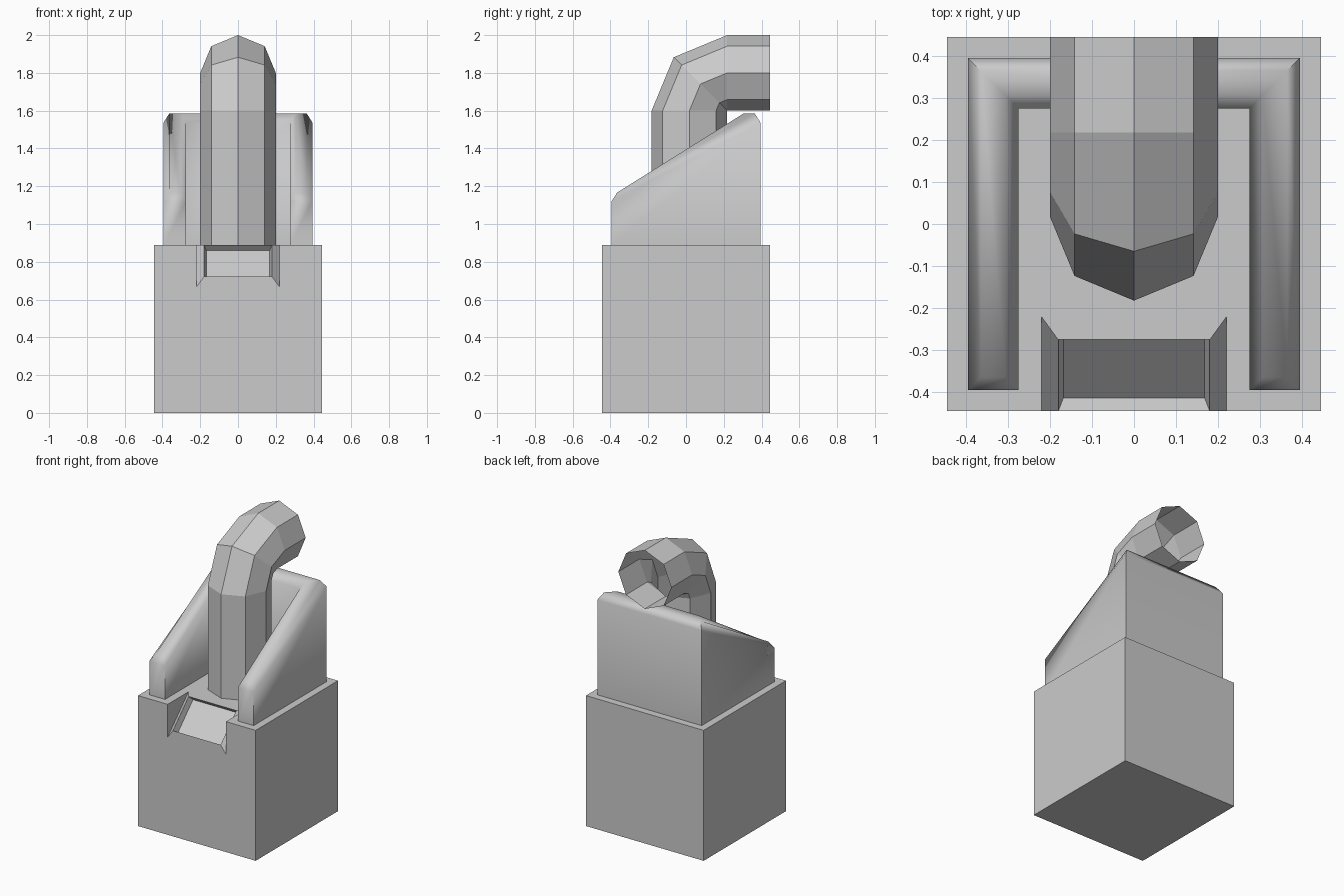
import bpy, bmesh, math
from mathutils import Vector

if "Cube" in bpy.data.objects:
    bpy.data.objects.remove(bpy.data.objects["Cube"])


def make(name, verts, faces):
    bm = bmesh.new()
    vs = [bm.verts.new(v) for v in verts]
    for f in faces:
        bm.faces.new([vs[i] for i in f])
    bmesh.ops.remove_doubles(bm, verts=bm.verts, dist=1e-4)
    bmesh.ops.recalc_face_normals(bm, faces=bm.faces)
    me = bpy.data.meshes.new(name)
    bm.to_mesh(me)
    bm.free()
    ob = bpy.data.objects.new(name, me)
    bpy.context.collection.objects.link(ob)
    return ob


def loft(name, rings, cap_start=True, cap_end=True):
    """Skin a list of closed rings that have equal point counts."""
    n = len(rings[0])
    faces = [(k * n + i, k * n + (i + 1) % n, (k + 1) * n + (i + 1) % n, (k + 1) * n + i)
             for k in range(len(rings) - 1) for i in range(n)]
    if cap_start:
        faces.append(tuple(range(n))[::-1])
    if cap_end:
        faces.append(tuple(range((len(rings) - 1) * n, len(rings) * n)))
    return make(name, [v for r in rings for v in r], faces)


def slope(x, s, t):
    """Point in the 45 degree frame of the recess: s is height off the slope, t runs along it."""
    return (x, t - s / 2, t + s / 2)


def cut(target, cutter):
    mod = target.modifiers.new("cut", 'BOOLEAN')
    mod.operation = 'DIFFERENCE'
    mod.solver = 'EXACT'
    mod.object = cutter
    bpy.context.view_layer.objects.active = target
    bpy.ops.object.modifier_apply(modifier=mod.name)
    bpy.data.objects.remove(cutter)


# Cube base
B, TOP = 0.444, 0.89
square = [(-B, -B), (B, -B), (B, B), (-B, B)]
base = loft("base_block", [[(x, y, z) for x, y in square] for z in (0, TOP)])

# Chamfered cut through the front top edge
section = [(-0.22, 1.11), (-0.18, 1.165), (0.18, 1.165), (0.22, 1.11), (0.22, 1.6), (-0.22, 1.6)]
cut(base, loft("chamfer_cutter", [[slope(x, s, t) for x, s in section] for t in (0.0, 0.6)]))

# Shallow panel sunk into the chamfer
T0, T1 = 0.1385, 0.3075
cut(base, loft("panel_cutter", [[slope(x, s, t) for x, t in ((-w, T0), (w, T0), (w, T1), (-w, T1))]
                                for w, s in ((0.168, 1.105), (0.182, 1.177))]))


# U-shaped shroud with sloping, bevelled rim
def shroud_ring(inset, front_z, back_z):
    o, i, f = 0.394 - inset, 0.275 + inset, -0.394 + inset
    half = [(i, i, back_z), (i, f, front_z), (o, f, front_z), (o, o, back_z)]
    return half + [(-x, y, z) for x, y, z in reversed(half)]


rings = [shroud_ring(0, TOP, TOP), shroud_ring(0, 1.12, 1.537), shroud_ring(0.03, 1.167, 1.585)]
n = 8
verts = [v for r in rings for v in r]
faces = [(k * n + i, k * n + (i + 1) % n, (k + 1) * n + (i + 1) % n, (k + 1) * n + i)
         for k in range(2) for i in range(n)]
for k in (0, 2 * n):
    faces += [tuple(k + i for i in q) for q in ((0, 1, 2, 3), (4, 5, 6, 7), (0, 3, 4, 7))]
shroud = make("shroud_wall", verts, faces)
bpy.ops.object.select_all(action='DESELECT')
shroud.select_set(True)
bpy.context.view_layer.objects.active = shroud
bpy.ops.object.shade_smooth_by_angle(angle=math.radians(62))

# Eight-sided bent spout, open at the outlet
R, CY, CZ = 0.2, 0.218, 1.6


def spout_ring(y, z, bend):
    out = Vector((0, -math.cos(bend), math.sin(bend)))
    side = Vector((1, 0, 0))
    return [Vector((0, y, z)) + R * (math.cos(a) * out + math.sin(a) * side)
            for a in (i * math.pi / 4 for i in range(8))]


path = [(CY - R, TOP, 0.0)]
path += [(CY - R * math.cos(a), CZ + R * math.sin(a), a) for a in (0, math.pi / 4, math.pi / 2)]
path.append((B, CZ + R, math.pi / 2))
vs = [v for p in path for v in spout_ring(*p)]
bm = bmesh.new()
pts = [bm.verts.new(v) for v in vs]
for k in range(len(path) - 1):
    for i in range(8):
        q = [pts[k * 8 + i], pts[k * 8 + (i + 1) % 8], pts[k * 8 + 8 + (i + 1) % 8], pts[k * 8 + 8 + i]]
        bm.faces.new(q)
bmesh.ops.remove_doubles(bm, verts=bm.verts, dist=1e-4)
bmesh.ops.recalc_face_normals(bm, faces=bm.faces)
mesh = bpy.data.meshes.new("spout")
bm.to_mesh(mesh)
bm.free()
bpy.context.collection.objects.link(bpy.data.objects.new("spout", mesh))
